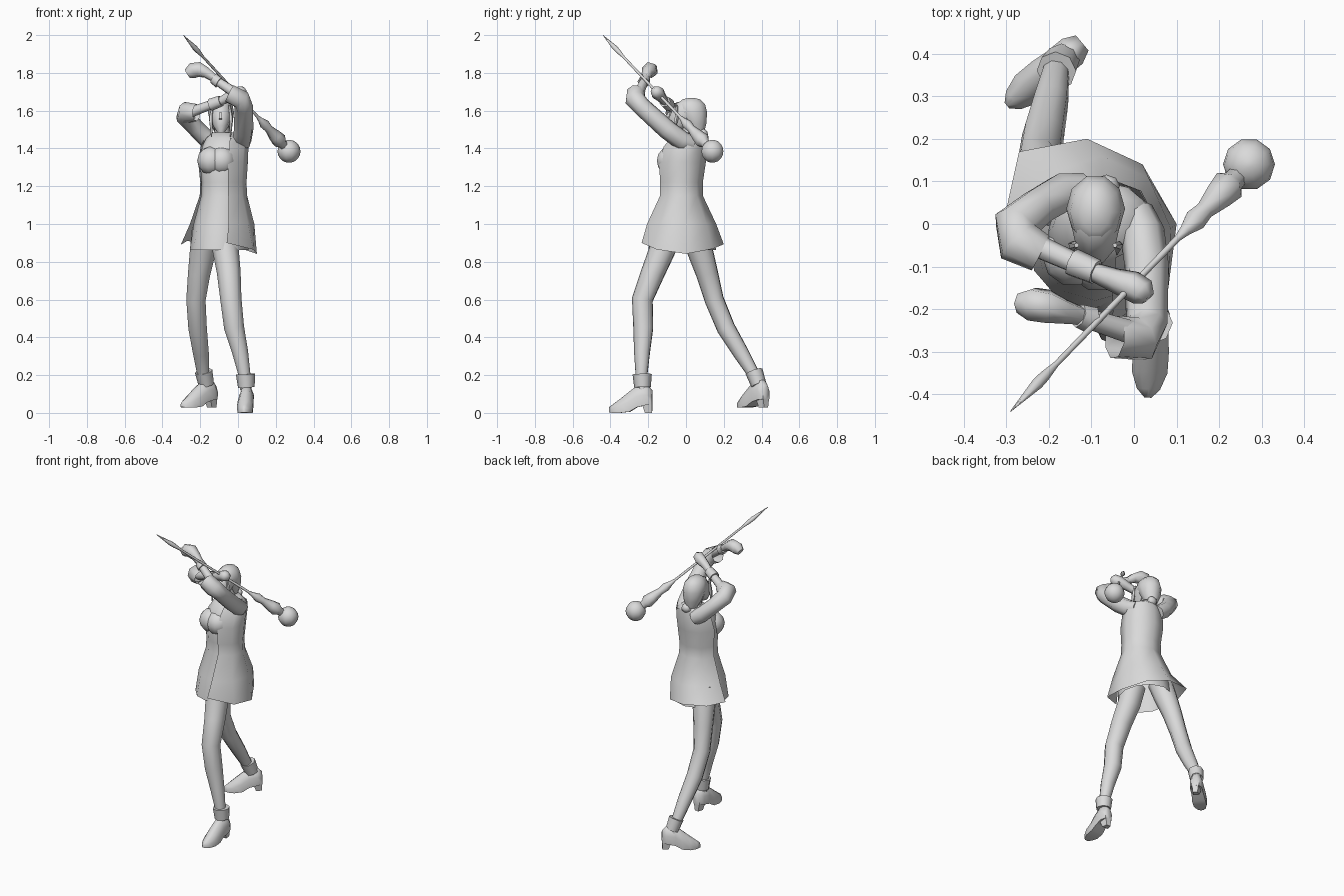
import bpy, bmesh, math
from mathutils import Vector

grey = bpy.data.materials.new("plain_grey")
grey.diffuse_color = (0.7, 0.7, 0.7, 1)


def skin(name, rings, closed=True, caps=(True, True), smooth=62):
    """Join a list of equal-length point rings into one surface."""
    bm = bmesh.new()
    rows = [[bm.verts.new(p) for p in r] for r in rings]
    n = len(rows[0])
    for a, b in zip(rows, rows[1:]):
        for i in range(n if closed else n - 1):
            j = (i + 1) % n
            bm.faces.new((a[i], a[j], b[j], b[i]))
    if caps[0]:
        bm.faces.new(rows[0][::-1])
    if caps[1]:
        bm.faces.new(rows[-1])
    bmesh.ops.recalc_face_normals(bm, faces=bm.faces)
    me = bpy.data.meshes.new(name)
    bm.to_mesh(me)
    bm.free()
    me.materials.append(grey)
    ob = bpy.data.objects.new(name, me)
    bpy.context.collection.objects.link(ob)
    bpy.ops.object.select_all(action='DESELECT')
    ob.select_set(True)
    bpy.context.view_layer.objects.active = ob
    bpy.ops.object.shade_smooth_by_angle(angle=math.radians(smooth))
    return ob


def tube(name, pts, n=8, caps=(True, True), smooth=62):
    """Round tube along (x, y, z, radius) points."""
    P = [Vector(p[:3]) for p in pts]
    rings, u = [], None
    for i, p in enumerate(P):
        t = (P[min(i + 1, len(P) - 1)] - P[max(i - 1, 0)]).normalized()
        if u is None:
            u = t.orthogonal()
        u = (u - t * u.dot(t)).normalized()
        v = t.cross(u)
        r = pts[i][3]
        rings.append([p + r * (math.cos(k * math.tau / n) * u + math.sin(k * math.tau / n) * v)
                      for k in range(n)])
    return skin(name, rings, True, caps, smooth)


def ovals(rows, n, a0=0, a1=360):
    """Level oval rings from (z, cx, cy, rx, ry); open arcs when under 360."""
    full = a1 - a0 >= 360
    ang = [math.radians(a0 + (a1 - a0) * k / (n if full else n - 1)) for k in range(n)]
    return [[(cx + rx * math.cos(a), cy + ry * math.sin(a), z) for a in ang]
            for z, cx, cy, rx, ry in rows]


def ball(name, c, r, seg=8, rows=6):
    x, y, z = c
    data = []
    for k in range(rows + 1):
        a = math.pi * (.04 + .92 * k / rows)
        data.append((z - r[2] * math.cos(a), x, y, r[0] * math.sin(a), r[1] * math.sin(a)))
    return skin(name, ovals(data, seg))


# Dress under the coat
upper = [(1.15, -.078, -.025, .123, .111), (1.22, -.078, -.025, .12, .111),
         (1.33, -.08, -.02, .129, .122), (1.41, -.072, -.005, .124, .112),
         (1.455, -.066, .012, .108, .09), (1.485, -.076, .028, .06, .058)]
dress = [(.862, -.10, -.02, .155, .18), (1.0, -.09, -.025, .145, .155)]
dress += [(z, x, y, a * .95, b * .95) for z, x, y, a, b in upper]
skin("dress", ovals(dress, 12), caps=(False, True))

# Open coat with an uneven angular hem
hem = [(-.06, -.235, .90), (.08, -.155, .865), (.10, 0, .842), (.02, .14, .868),
       (-.11, .20, .893), (-.27, .17, .91), (-.303, .02, .89)]
coat = [(1.0, -.085, -.025, .172, .185)] + [(z, x, y, a * 1.03, b * 1.03)
                                             for z, x, y, a, b in upper[:-1]]
skin("coat", [hem] + ovals(coat, 7, -78, 170), closed=False, caps=(False, False))

# Bust, turned towards the open side
ball("bust_right", (-.142, -.075, 1.335), (.074, .072, .075), 10)
ball("bust_left", (-.085, -.085, 1.335), (.074, .073, .075), 10)

# Neck, head, nose
tube("neck", [(-.08, .03, 1.44, .045), (-.088, .01, 1.54, .036)])
skin("head", ovals([(1.485, -.09, -.062, .02, .025), (1.52, -.09, -.038, .042, .058),
                    (1.56, -.09, -.008, .055, .088), (1.60, -.09, .01, .06, .088),
                    (1.64, -.09, .02, .052, .072), (1.66, -.09, .025, .025, .035)], 10))
tube("nose", [(-.092, -.09, 1.59, .008), (-.093, -.102, 1.555, .012)], 4)
# Hair cap, nape knot and side locks
skin("hair", ovals([(1.48, -.085, .06, .035, .037), (1.53, -.088, .052, .058, .058),
                    (1.59, -.09, .036, .069, .08), (1.635, -.09, .028, .06, .076),
                    (1.66, -.09, .028, .035, .048), (1.668, -.09, .028, .01, .012)], 10))
ball("hair_knot", (-.065, .09, 1.475), (.032, .026, .028))
for s in (-1, 1):
    tube("side_lock", [(-.09 + s * .045, -.05, 1.63, .006), (-.09 + s * .054, -.05, 1.56, .011),
                       (-.09 + s * .05, -.07, 1.46, .003)], 5)

# Arm raised overhead
tube("left_sleeve", [(.0, .03, 1.425, .045), (.02, -.02, 1.44, .052), (.03, -.10, 1.50, .052),
                     (.03, -.235, 1.622, .049), (.015, -.27, 1.66, .054),
                     (-.045, -.265, 1.69, .052)], 8, (True, False))
tube("left_forearm", [(.02, -.262, 1.67, .03), (-.13, -.215, 1.77, .023)], 7)
tube("left_wrist_band", [(-.10, -.225, 1.75, .033), (-.13, -.215, 1.77, .029)], 7)
tube("left_hand", [(-.125, -.215, 1.77, .022), (-.165, -.205, 1.80, .03), (-.205, -.193, 1.818, .041),
                   (-.24, -.188, 1.812, .042), (-.268, -.185, 1.795, .026)], 6)
# Arm crossing in front of the face
tube("right_sleeve", [(-.12, .075, 1.42, .045), (-.17, .072, 1.455, .048), (-.225, .04, 1.51, .046),
                      (-.28, -.003, 1.572, .052), (-.272, -.042, 1.592, .056),
                      (-.22, -.068, 1.59, .046)], 8, (True, False))
tube("right_forearm", [(-.265, -.035, 1.585, .03), (-.11, -.105, 1.642, .024)], 7)
tube("right_wrist_band", [(-.145, -.09, 1.63, .034), (-.09, -.113, 1.65, .031)], 7)
tube("right_hand", [(-.10, -.11, 1.645, .022), (-.05, -.13, 1.672, .028), (-.005, -.145, 1.69, .036),
                    (.02, -.16, 1.70, .034), (.033, -.175, 1.703, .018)], 6)

# Staff: spike, shaft, stepped collar and round head
tip, end = Vector((-.29, -.44, 2.0)), Vector((.27, .14, 1.385))
profile = [(0, .001), (.11, .014), (.14, .013), (.19, .007), (.70, .008), (.73, .014), (.77, .027),
           (.81, .022), (.87, .035), (.91, .041), (.93, .027), (1, .02)]
tube("staff", [(*tip.lerp(end, t), r) for t, r in profile], 7)
ball("staff_head", tuple(end), (.061, .061, .061), 10, 8)

# Legs
tube("front_leg", [(-.07, -.09, .97, .075), (-.065, -.125, .86, .071), (-.048, -.175, .74, .064),
                   (-.037, -.23, .60, .057), (-.02, -.225, .45, .054), (.012, -.232, .32, .043),
                   (.035, -.235, .20, .032), (.042, -.232, .12, .03)], 9)
tube("rear_leg", [(-.17, .04, .97, .075), (-.185, .075, .86, .07), (-.205, .112, .74, .06),
                  (-.222, .15, .60, .052), (-.213, .212, .45, .05), (-.196, .29, .32, .043),
                  (-.183, .362, .20, .032), (-.17, .387, .13, .03)], 9)


def boot(name, ankle, heading, base, cuff):
    """Pointed heeled boot; heading is the toe direction in plan."""
    f = Vector((*heading, 0)).normalized()
    side = Vector((-f.y, f.x, 0))
    c = Vector((*ankle, base))
    rings = []
    for u, lo, hi, w in [(-.05, .045, .12, .022), (-.02, .042, .15, .036), (.03, .03, .145, .036),
                         (.07, .006, .115, .04), (.12, .0, .075, .04), (.16, .0, .045, .026),
                         (.18, .003, .03, .008)]:
        mid = (lo + hi) / 2
        shape = [(1, lo), (1.05, mid), (.55, hi - .008), (0, hi),
                 (-.55, hi - .008), (-1.05, mid), (-1, lo), (0, lo)]
        rings.append([c + f * u + side * (w * s) + Vector((0, 0, z)) for s, z in shape])
    skin(name, rings)
    heel = []
    for z, a, b, w in [(0, -.048, -.012, .02), (.06, -.05, .008, .03)]:
        heel.append([c + f * u + side * s + Vector((0, 0, z))
                     for u, s in ((a, -w * .7), (b, -w), (b, w), (a, w * .7))])
    skin(name + "_heel", heel)
    tube(name + "_cuff", cuff, 8)


boot("front_boot", (.045, -.228), (-.07, -1), 0.0,
     [(.044, -.23, .135, .044), (.04, -.232, .205, .051)])
boot("rear_boot", (-.16, .393), (-.77, -.64), .028,
     [(-.168, .385, .15, .041), (-.182, .36, .22, .047)])
